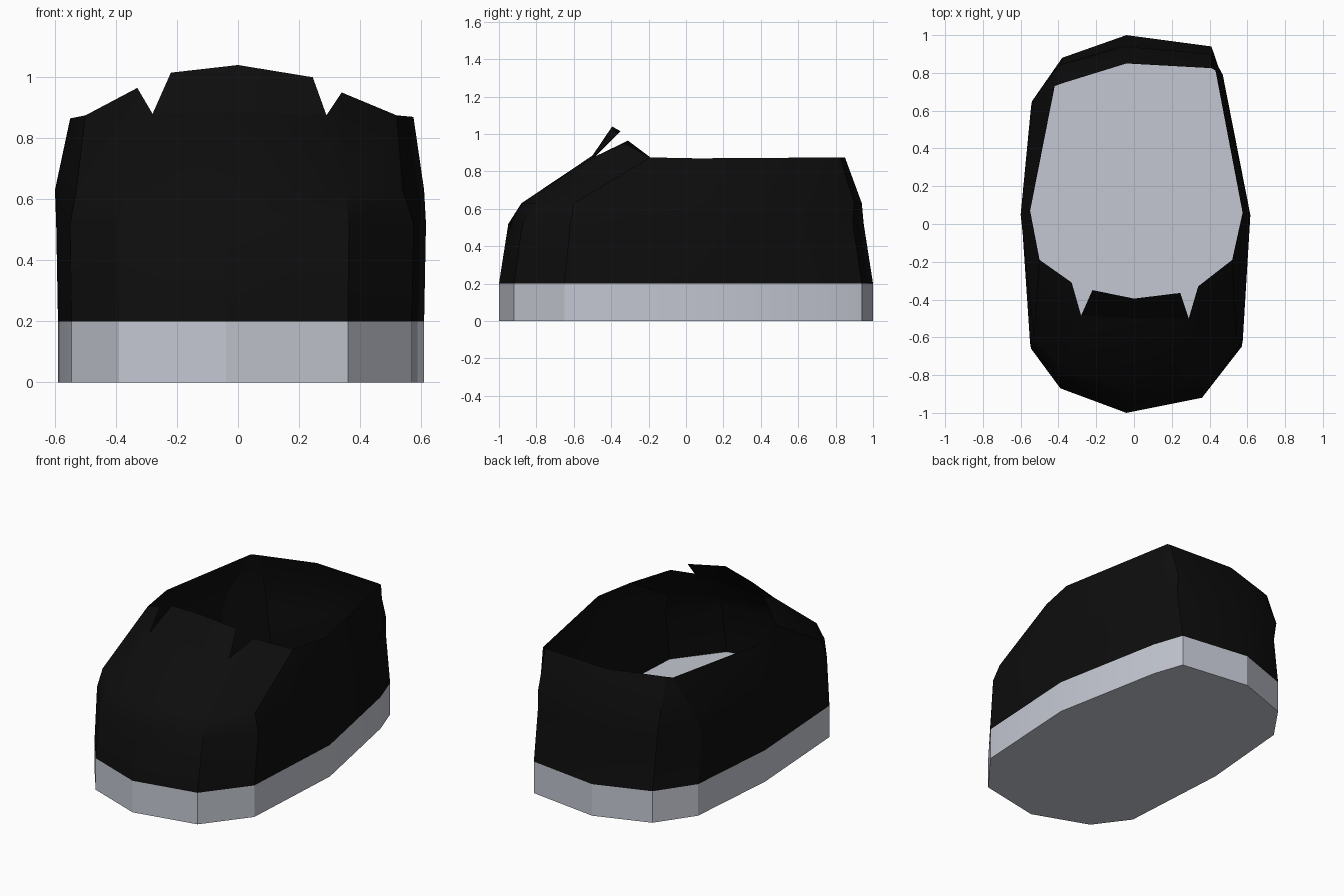
import bpy
import bmesh

cube = bpy.data.objects.get("Cube")
if cube:
    bpy.data.objects.remove(cube, do_unlink=True)

SOLE_TOP = 0.2


def make_material(name, color, roughness):
    material = bpy.data.materials.new(name)
    material.use_nodes = True
    material.diffuse_color = color
    shader = material.node_tree.nodes["Principled BSDF"]
    shader.inputs["Base Color"].default_value = color
    shader.inputs["Roughness"].default_value = roughness
    return material


def finish(bm, name, material, angle):
    mesh = bpy.data.meshes.new(name)
    bm.normal_update()
    bm.to_mesh(mesh)
    bm.free()
    obj = bpy.data.objects.new(name, mesh)
    bpy.context.scene.collection.objects.link(obj)
    mesh.materials.append(material)
    bpy.ops.object.select_all(action='DESELECT')
    bpy.context.view_layer.objects.active = obj
    obj.select_set(True)
    bpy.ops.object.shade_smooth_by_angle(angle=angle)
    return obj


def add_ring(bm, points):
    return [bm.verts.new(point) for point in points]


def bridge(bm, lower, upper, stations):
    """Join two rings with outward-facing quads at the given stations."""
    count = len(lower)
    for i in stations:
        j = (i + 1) % count
        bm.faces.new((lower[i], lower[j], upper[j], upper[i]))


pale_grey = make_material("pale grey rubber", (0.55, 0.575, 0.64, 1), 0.6)
black = make_material("black fabric", (0.004, 0.004, 0.004, 1), 0.9)

# Sole outline, counter-clockwise from the toe tip
outline = [(-.04, -1), (.36, -.92), (.57, -.65), (.61, .05), (.475, .75), (.41, .94),
           (-.04, 1), (-.38, .88), (-.54, .65), (-.59, .05), (-.545, -.66), (-.39, -.87)]
stations = range(len(outline))

# Sole: a closed slab
bm = bmesh.new()
bottom = add_ring(bm, [(x, y, 0) for x, y in outline])
top = add_ring(bm, [(x, y, SOLE_TOP) for x, y in outline])
bridge(bm, bottom, top, stations)
bm.faces.new(top)
bm.faces.new(reversed(bottom))
finish(bm, "sole", pale_grey, 0.4)

# Upper: an open shell rising from the sole in rings
shoulder = [(-.03, -.88), (.35, -.81), (.54, -.6), (.61, .05), (.47, .79), (.41, .9),
            (-.04, .94), (-.4, .84), (-.53, .66), (-.6, .05), (-.53, -.6), (-.37, -.78)]
bm = bmesh.new()
base = add_ring(bm, [(x, y, SOLE_TOP) for x, y in outline])
belly = add_ring(bm, [(x * 1.01, y * .95, .52) for x, y in outline])
crown = add_ring(bm, [(x, y, .63) for x, y in shoulder])
bridge(bm, base, belly, stations)
bridge(bm, belly, crown, stations)

# Collar: the rim around the foot opening, from right lace flap to left
collar_points = [(.34, -.33, .95), (.52, -.19, .875), (.575, .06, .87), (.43, .82, .875),
                 (.41, .825, .875), (-.04, .85, .875), (-.38, .745, .875),
                 (-.42, .73, .875), (-.55, .07, .865), (-.5, -.19, .875),
                 (-.33, -.31, .965)]
collar = [None] + add_ring(bm, collar_points)
bridge(bm, crown, collar, range(1, len(outline) - 1))

# Vamp: the sloped panel above the toes, ending at the two notches
notch_right, notch_middle, notch_left = add_ring(
    bm, [(.29, -.5, .875), (0, -.5, .885), (-.28, -.485, .88)])
bm.faces.new((crown[-1], crown[0], notch_middle, notch_left))
bm.faces.new((crown[0], crown[1], notch_right, notch_middle))
bm.faces.new((crown[1], collar[1], notch_right))
bm.faces.new((crown[-1], notch_left, collar[-1]))
finish(bm, "upper", black, 0.5)

# Tongue: a thin flap standing up from the top of the vamp
bm = bmesh.new()
root = add_ring(bm, [(-.28, -.485, .88), (0, -.5, .885), (.29, -.5, .875)])
tip = add_ring(bm, [(-.22, -.35, 1.015), (0, -.395, 1.04), (.245, -.365, 1)])
bridge(bm, root, tip, range(len(root) - 1))
finish(bm, "tongue", black, 0.5)
